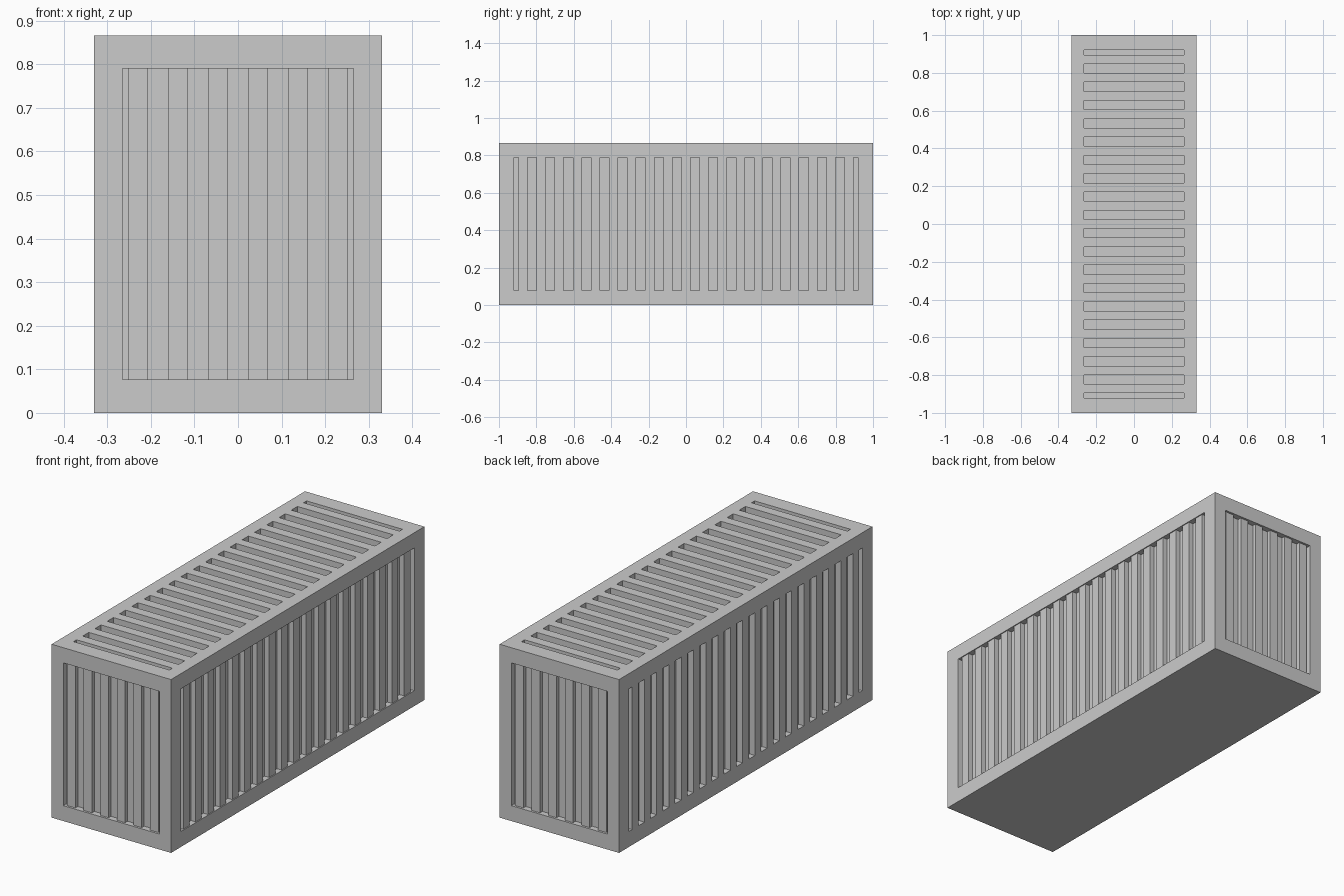
import bpy, bmesh
from mathutils import Vector

old = bpy.data.objects.get("Cube")
if old:
    bpy.data.objects.remove(old, do_unlink=True)

W, L, H = 0.33, 1.0, 0.866        # half width, half length, height
X_IN, Y_IN = 0.265, 0.92          # inner edges of the frame openings
Z_LO, Z_HI = 0.077, 0.79
DEPTH = 0.03                      # groove depth

grey = bpy.data.materials.new("plain_grey")
grey.use_nodes = True
grey.diffuse_color = (0.6, 0.6, 0.6, 1)
grey.node_tree.nodes["Principled BSDF"].inputs["Base Color"].default_value = (0.6, 0.6, 0.6, 1)


def quad(bm, points, facing):
    """Add a quad whose normal points along facing."""
    p = [Vector(q) for q in points]
    if (p[1] - p[0]).cross(p[2] - p[0]).dot(facing) < 0:
        p.reverse()
    bm.faces.new([bm.verts.new(q) for q in p])


def finish(bm, name):
    bmesh.ops.remove_doubles(bm, verts=bm.verts, dist=1e-5)
    mesh = bpy.data.meshes.new(name)
    bm.to_mesh(mesh)
    bm.free()
    mesh.materials.append(grey)
    bpy.context.collection.objects.link(bpy.data.objects.new(name, mesh))


def border(bm, origin, u, v, n, outer, inner):
    """Flat frame around an opening; rectangles are (u0, u1, v0, v1)."""
    def ring(r):
        return [origin + u * a + v * b for a, b in
                ((r[0], r[2]), (r[1], r[2]), (r[1], r[3]), (r[0], r[3]))]
    o, i = ring(outer), ring(inner)
    for k in range(4):
        j = (k + 1) % 4
        quad(bm, (o[k], o[j], i[j], i[k]), n)


def corrugated(name, origin, u, v, n, inner, bars, lead, recess):
    """Square corrugation along u: half grooves at the ends, ribs between."""
    bm = bmesh.new()
    u0, u1, v0, v1 = inner
    count = 2 * bars - 1
    step = (u1 - u0 - 2 * lead) / count
    cuts = [u0] + [u0 + lead + step * k for k in range(count + 1)] + [u1]

    def at(a, b, d):
        return origin + u * a + v * b - n * d

    last = 0.0
    for k, (a, b) in enumerate(zip(cuts, cuts[1:])):
        d = recess if k % 2 else DEPTH
        quad(bm, (at(a, v0, d), at(b, v0, d), at(b, v1, d), at(a, v1, d)), n)
        # Wall between this strip and the one before
        quad(bm, (at(a, v0, last), at(a, v1, last), at(a, v1, d), at(a, v0, d)),
             u if d > last else -u)
        # Ledges at both ends of the strip
        if d > 0:
            for e, side in ((v0, v), (v1, -v)):
                quad(bm, (at(a, e, 0), at(b, e, 0), at(b, e, d), at(a, e, d)), side)
        last = d
    quad(bm, (at(u1, v0, last), at(u1, v1, last), at(u1, v1, 0), at(u1, v0, 0)), -u)
    finish(bm, name)


X, Y, Z = Vector((1, 0, 0)), Vector((0, 1, 0)), Vector((0, 0, 1))
long_out, long_in = (-L, L, 0, H), (-Y_IN, Y_IN, Z_LO, Z_HI)
end_out, end_in = (-W, W, 0, H), (-X_IN, X_IN, Z_LO, Z_HI)
top_out, top_in = (-L, L, -W, W), (-Y_IN, Y_IN, -X_IN, X_IN)

# Name, origin, along, across, normal, outer, opening, ribs, end groove, rib recess
panels = [
    ("left_panel", X * W, Y, Z, X, long_out, long_in, 19, 0.024, 0.005),
    ("right_panel", -X * W, Y, Z, -X, long_out, long_in, 19, 0.024, 0.0),
    ("front_panel", -Y * L, X, Z, -Y, end_out, end_in, 6, 0.013, 0.011),
    ("back_panel", Y * L, X, Z, Y, end_out, end_in, 6, 0.013, 0.011),
    ("roof_panel", Z * H, Y, X, Z, top_out, top_in, 19, 0.024, 0.0),
]

# Outer frame with a closed floor, then one corrugated panel per opening
frame = bmesh.new()
for name, origin, u, v, n, outer, inner, bars, lead, recess in panels:
    border(frame, origin, u, v, n, outer, inner)
    corrugated(name, origin, u, v, n, inner, bars, lead, recess)
quad(frame, ((-W, -L, 0), (W, -L, 0), (W, L, 0), (-W, L, 0)), -Z)
finish(frame, "container_frame")
